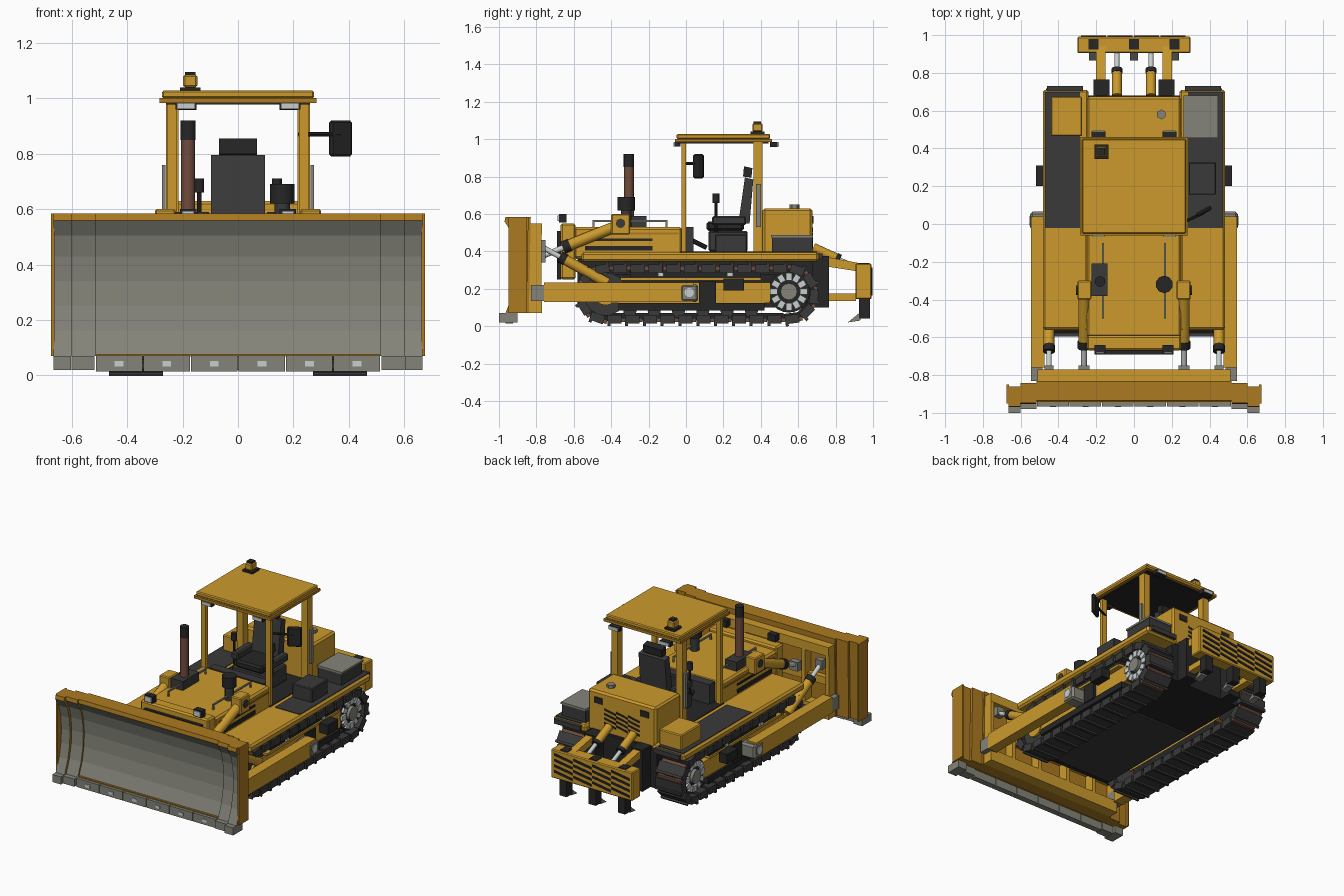
import bpy, bmesh, math
from mathutils import Vector, Matrix

if "Cube" in bpy.data.objects:
    bpy.data.objects.remove(bpy.data.objects["Cube"])


def material(name, r, g, b):
    lin = [((c / 255 + 0.055) / 1.055) ** 2.4 for c in (r, g, b)] + [1.0]
    m = bpy.data.materials.new(name)
    m.use_nodes = True
    m.diffuse_color = lin
    m.node_tree.nodes["Principled BSDF"].inputs["Base Color"].default_value = lin
    return m


YELLOW = material("yellow paint", 204, 154, 44)
OCHRE = material("dark yellow paint", 172, 122, 32)
DARK = material("dark grey", 58, 58, 58)
BLACK = material("black", 38, 38, 38)
GREY = material("worn steel", 132, 132, 122)
LIGHT = material("light metal", 200, 206, 206)
BROWN = material("rusty brown", 112, 76, 60)


def finish(name, bm, mats, mirror=False, bevel=0, smooth=False):
    bmesh.ops.recalc_face_normals(bm, faces=bm.faces[:])
    me = bpy.data.meshes.new(name)
    bm.to_mesh(me)
    bm.free()
    for m in mats if isinstance(mats, tuple) else (mats,):
        me.materials.append(m)
    ob = bpy.data.objects.new(name, me)
    bpy.context.collection.objects.link(ob)
    if bevel:
        b = ob.modifiers.new("Bevel", "BEVEL")
        b.width, b.segments = bevel, 1
    if mirror:
        ob.modifiers.new("Mirror", "MIRROR")
    if smooth:
        bpy.context.view_layer.objects.active = ob
        ob.select_set(True)
        bpy.ops.object.shade_smooth_by_angle(angle=math.radians(40))
        ob.select_set(False)
    return ob


def add_box(bm, b, mat=Matrix()):
    x0, x1, y0, y1, z0, z1 = b
    m = Matrix.Translation(((x0 + x1) / 2, (y0 + y1) / 2, (z0 + z1) / 2))
    m = mat @ m @ Matrix.Diagonal((x1 - x0, y1 - y0, z1 - z0, 1))
    bmesh.ops.create_cube(bm, size=1, matrix=m)


def boxes(name, mat, *bs, **kw):
    bm = bmesh.new()
    for b in bs:
        add_box(bm, b)
    return finish(name, bm, mat, **kw)


def rod(name, mat, a, b, r, sides=12, r2=None, **kw):
    a, b = Vector(a), Vector(b)
    bm = bmesh.new()
    m = Matrix.Translation((a + b) / 2) @ (b - a).to_track_quat("Z", "Y").to_matrix().to_4x4()
    bmesh.ops.create_cone(bm, cap_ends=True, segments=sides, radius1=r,
                          radius2=r if r2 is None else r2, depth=(b - a).length, matrix=m)
    return finish(name, bm, mat, smooth=sides > 8, **kw)


def add_prism(bm, pts, lo, hi, axis="x"):
    place = (lambda p, t: (t, p[0], p[1])) if axis == "x" else (lambda p, t: (p[0], t, p[1]))
    a = [bm.verts.new(place(p, lo)) for p in pts]
    b = [bm.verts.new(place(p, hi)) for p in pts]
    bm.faces.new(a)
    bm.faces.new(b[::-1])
    for i in range(len(pts)):
        j = (i + 1) % len(pts)
        bm.faces.new((a[i], b[i], b[j], a[j]))


def prism(name, mat, pts, lo, hi, axis="x", **kw):
    bm = bmesh.new()
    add_prism(bm, pts, lo, hi, axis)
    return finish(name, bm, mat, **kw)


# Blade: concave steel face, stepped forward toward both ends
face = [(-.94, .56), (-.905, .505), (-.885, .43), (-.877, .34), (-.882, .25), (-.9, .16), (-.935, .07)]
bm = bmesh.new()
for lo, hi, dy in ((-.515, .515, 0), (.515, .60, -.012), (-.60, -.515, -.012),
                   (.60, .665, -.03), (-.665, -.60, -.03)):
    pts = [(-.935, .585)] + face + [(-.84, .07), (-.83, .585)]
    add_prism(bm, [(y + dy, z) for y, z in pts], lo, hi)
bm.normal_update()
bmesh.ops.recalc_face_normals(bm, faces=bm.faces[:])
for f in bm.faces:
    if f.normal.y < -.5 and f.calc_center_median().z < .56:
        f.material_index = 1
finish("blade", bm, (OCHRE, GREY))
prism("blade_end_plate", OCHRE, [(-.95, .585), (-.95, .07), (-.85, .07), (-.85, .585)], .663, .674, mirror=True)
boxes("blade_back_frame", YELLOW, (-.51, .51, -.84, -.77, .49, .55), (-.51, .51, -.84, -.77, .07, .15),
      (-.51, .51, -.84, -.80, .28, .33))
boxes("blade_ribs", YELLOW, (.485, .51, -.84, -.772, .15, .49), (.31, .335, -.84, -.772, .15, .49),
      (.10, .125, -.84, -.772, .15, .49), mirror=True)
edge = .1717
for i in range(6):
    x = -.515 + i * edge
    boxes("cutting_edge", GREY, (x + .002, x + edge - .002, -.965, -.925, .015, .072))
    boxes("edge_bolt_plate", LIGHT, (x + .07, x + .102, -.969, -.96, .032, .052))
boxes("corner_bits", GREY, (.517, .60, -.98, -.92, .02, .07), (.602, .665, -1, -.90, .02, .07), mirror=True)
boxes("edge_strip", OCHRE, (-.51, .51, -.945, -.92, .068, .078))

# Push arms with trunnions
boxes("push_arm", YELLOW, (.475, .545, -.76, .04, .13, .235), mirror=True)
boxes("push_arm_front_joint", GREY, (.485, .545, -.83, -.755, .135, .22), mirror=True)
boxes("trunnion", GREY, (.44, .55, -.03, .065, .13, .225), mirror=True, bevel=.012)
rod("trunnion_pin", LIGHT, (.545, .017, .18), (.554, .017, .18), .025, mirror=True)
boxes("blade_joint_ears", GREY, (.235, .295, -.79, -.75, .34, .40), (.425, .475, -.79, -.75, .40, .46), mirror=True)

# Lift cylinders and tilt braces
boxes("lift_bracket", YELLOW, (.225, .30, -.40, -.30, .49, .60), mirror=True, bevel=.006)
rod("lift_bracket_pin", DARK, (.30, -.35, .55), (.306, -.35, .55), .025, mirror=True)


def ram(name, a, b, r, split=.62):
    a, b = Vector(a), Vector(b)
    m, n = a.lerp(b, split), a.lerp(b, split + .09)
    rod(name + "_barrel", YELLOW, a, m, r, mirror=True)
    rod(name + "_gland", BLACK, m, n, r * 1.12, mirror=True)
    rod(name + "_rod", LIGHT, n, b, r * .5, mirror=True)


ram("lift_cylinder", (.265, -.36, .54), (.265, -.78, .37), .03)
ram("tilt_brace", (.45, -.42, .23), (.45, -.78, .43), .028)

# Tracks: shoes laid around a rounded loop
YF, YR, ZC, R = -.43, .55, .172, .142
straight, arc = YR - YF, math.pi * R


def loop_frame(s):
    if s < straight:
        p, a = (YF + s, ZC - R), 0
    elif s < straight + arc:
        a = (s - straight) / R
        p = (YR + R * math.sin(a), ZC - R * math.cos(a))
    elif s < 2 * straight + arc:
        a, p = math.pi, (YR - (s - straight - arc), ZC + R)
    else:
        a = math.pi + (s - 2 * straight - arc) / R
        p = (YF + R * math.sin(a), ZC - R * math.cos(a))
    return Matrix.Translation((0, p[0], p[1])) @ Matrix.Rotation(a, 4, "X")


shoes, links, pins = bmesh.new(), bmesh.new(), bmesh.new()
count = 30
for i in range(count):
    m = loop_frame((i + .5) * 2 * (straight + arc) / count)
    add_box(shoes, (.27, .465, -.038, .038, -.016, .03), m)
    add_box(shoes, (.27, .465, -.038, -.022, -.028, -.016), m)
    add_box(links, (.325, .41, -.048, .048, .0, .04), m)
    add_box(pins, (.28, .455, .036, .056, -.008, .014), m)
finish("track_shoes", shoes, DARK, mirror=True)
finish("track_chain", links, BLACK, mirror=True)
finish("track_pins", pins, BROWN, mirror=True)

# Track frame, idler, rollers and sprocket
boxes("track_frame", YELLOW, (.30, .44, -.40, .45, .125, .235), (.40, .46, -.35, .40, .245, .26), mirror=True)
boxes("track_guard", BLACK, (.30, .455, -.36, .42, .085, .125), (.38, .462, .07, .16, .12, .24),
      (.46, .52, .20, .31, .19, .255), (.38, .45, -.30, .40, .26, .30), mirror=True)
boxes("guard_bolts", LIGHT, (.46, .468, .22, .25, .265, .285), (.45, .464, -.15, -.12, .265, .285), mirror=True)
rod("idler_wheel", DARK, (.31, YF, ZC), (.43, YF, ZC), .115, 20, mirror=True)
rod("idler_hub", YELLOW, (.43, YF, ZC), (.445, YF, ZC), .06, 16, mirror=True)
for i in range(6):
    y = -.30 + i * .13
    rod("track_roller", DARK, (.31, y, .08), (.43, y, .08), .035, mirror=True)
SP = (YR, .185)
rod("sprocket", BLACK, (.31, *SP), (.44, *SP), .112, 24, mirror=True)
rod("sprocket_hub", GREY, (.44, *SP), (.465, *SP), .045, 12, mirror=True)
bm = bmesh.new()
for i in range(12):
    m = Matrix.Translation((0, *SP)) @ Matrix.Rotation(i * math.pi / 6, 4, "X")
    add_box(bm, (.436, .455, -.016, .016, .06, .10), m)
finish("sprocket_segments", bm, LIGHT, mirror=True)

# Chassis
boxes("belly", BLACK, (-.262, .262, -.58, .68, .10, .36))
boxes("belly_plate", DARK, (-.25, .25, -.54, .22, .09, .10))
boxes("fender", YELLOW, (.24, .483, -.56, .71, .345, .395), mirror=True, bevel=.012)
boxes("fender_tread", DARK, (.285, .47, -.02, .70, .393, .399), mirror=True)
boxes("rear_fender_guard", DARK, (.27, .46, .70, .73, .36, .39), mirror=True)
boxes("cab_floor", BLACK, (-.26, .26, -.03, .46, .36, .40))

# Engine hood and radiator
boxes("hood", YELLOW, (-.25, .25, -.60, -.02, .36, .53), bevel=.012)
boxes("radiator_shell", YELLOW, (-.25, .25, -.67, -.59, .25, .55), bevel=.01)
boxes("radiator_grille", BLACK, (-.21, .21, -.69, -.665, .25, .51))
boxes("hood_vents", BLACK, (.245, .256, -.54, -.18, .405, .43), (.245, .256, -.54, -.18, .455, .468), mirror=True)
boxes("hood_trim", OCHRE, (.245, .256, -.56, -.04, .49, .50), mirror=True)
boxes("hood_rails", GREY, (.16, .17, -.50, -.10, .557, .567), (.16, .17, -.50, -.49, .52, .56),
      (.16, .17, -.11, -.10, .52, .56), mirror=True)
boxes("headlight", BLACK, (.15, .21, -.68, -.64, .555, .60), mirror=True)
boxes("headlight_lens", LIGHT, (.158, .202, -.686, -.68, .562, .593), mirror=True)

# Exhaust and air cleaner
boxes("exhaust_base", DARK, (-.225, -.14, -.38, -.21, .53, .59))
rod("exhaust_stack", BROWN, (-.18, -.305, .59), (-.18, -.305, .86), .026, 14)
rod("exhaust_tip", BLACK, (-.18, -.305, .85), (-.18, -.305, .92), .028, 14)
rod("air_cleaner_neck", DARK, (.16, -.32, .52), (.16, -.32, .63), .028)
rod("air_cleaner", BLACK, (.16, -.32, .62), (.16, -.32, .69), .046, 10)

# Cab frame and roof
boxes("cab_posts", YELLOW, (.22, .255, -.025, .0, .39, .99), (.215, .26, .36, .41, .39, .99), mirror=True)
boxes("roof", YELLOW, (-.275, .275, -.05, .45, 1.0, 1.028), bevel=.006)
boxes("roof_rim", OCHRE, (-.283, .283, -.06, .46, .984, 1.002))
boxes("roof_lining", BLACK, (-.26, .26, -.04, .44, .978, .985))
boxes("roof_lamp_housing", BLACK, (.15, .225, -.062, -.03, .96, .985), (.15, .225, .45, .49, .958, .985), mirror=True)
boxes("roof_lamp_lens", LIGHT, (.155, .22, -.068, -.062, .962, .983), (.155, .22, .49, .496, .962, .982), mirror=True)
boxes("beacon_base", BLACK, (-.21, -.135, .345, .42, 1.028, 1.04))
boxes("beacon", YELLOW, (-.198, -.147, .355, .41, 1.04, 1.085), bevel=.006)
boxes("beacon_cap", BLACK, (-.192, -.153, .362, .402, 1.085, 1.095))
boxes("grab_rails", GREY, (.262, .275, .375, .40, .53, .76), mirror=True)
rod("mirror_arm", BLACK, (.22, -.01, .87), (.37, .06, .87), .008, 8)
bm = bmesh.new()
add_box(bm, (-.045, .045, -.012, .012, -.065, .065), Matrix.Translation((.37, .067, .855)) @ Matrix.Rotation(.5, 4, "Z"))
finish("side_mirror", bm, BLACK, bevel=.008)

# Seat and controls
boxes("seat_base", DARK, (-.13, .13, .12, .33, .40, .51), bevel=.008)
boxes("seat_cushion", BLACK, (-.10, .10, .11, .31, .51, .56), bevel=.012)
boxes("armrests", DARK, (.10, .15, .14, .32, .54, .59), mirror=True, bevel=.008)
prism("seat_back", DARK, [(.28, .55), (.34, .55), (.36, .785), (.315, .795)], -.097, .097)
prism("headrest", BLACK, [(.305, .80), (.35, .795), (.355, .845), (.31, .855)], -.068, .068)
rod("control_lever", BLACK, (.14, .16, .50), (.14, .16, .68), .008, 8, mirror=True)
rod("lever_knob", BLACK, (.14, .16, .66), (.14, .16, .71), .018, mirror=True)
boxes("dashboard", DARK, (-.20, .20, -.02, .04, .40, .53))
rod("pedal", BLACK, (.08, .03, .46), (.08, .11, .42), .012, 8, mirror=True)

# Rear tank and side boxes
boxes("fuel_tank", YELLOW, (-.25, .25, .41, .675, .36, .63), bevel=.012)
rod("fuel_cap", GREY, (.145, .58, .63), (.145, .58, .65), .026, 6)
boxes("tank_lamps", BLACK, (.14, .20, .672, .681, .55, .59), mirror=True)
boxes("battery_box", DARK, (.265, .44, .46, .675, .395, .475))
boxes("battery_lid", GREY, (.262, .445, .455, .68, .475, .488))
boxes("tool_box", YELLOW, (-.44, -.275, .465, .675, .395, .50), bevel=.006)
boxes("step_box", DARK, (.29, .435, .155, .325, .395, .49), bevel=.005)


def stripes(name, x0, x1, z0, z1, n, rows, y):
    w, h = (x1 - x0) / n, (z1 - z0) / rows
    bm = bmesh.new()
    for i in range(n):
        for j in range(rows):
            x, z = x0 + i * w, z0 + j * h
            add_prism(bm, [(x, z), (x + w * .95, z + h * .55), (x + w * .95, z + h * .95), (x, z + h * .4)],
                      y, y + .005, "y")
    finish(name, bm, BLACK)


stripes("tank_louvres", -.13, .13, .41, .53, 3, 4, .674)

# Ripper: mounts, arms, beam and shanks
boxes("ripper_mount", BLACK, (.13, .215, .66, .765, .10, .375), mirror=True)
prism("ripper_upper_arm", YELLOW, [(.70, .33), (.70, .375), (.78, .365), (.94, .335), (.94, .29), (.78, .315)],
      .15, .20, mirror=True)
boxes("ripper_lower_arm", YELLOW, (.15, .20, .72, .91, .135, .175), mirror=True)
ram("ripper_cylinder", (.09, .68, .42), (.09, .92, .31), .026, .5)
boxes("ripper_beam", YELLOW, (-.30, .30, .905, .992, .145, .335), bevel=.006)
boxes("shank_pockets", BLACK, *[(x - .027, x + .027, .925, .98, .32, .339) for x in (-.215, 0, .215)])
stripes("beam_stripes", -.28, .28, .165, .315, 4, 4, .992)
for x in (-.215, 0, .215):
    boxes("ripper_shank", BLACK, (x - .027, x + .027, .925, .985, .04, .15))
    prism("ripper_tip", GREY, [(.865, .02), (.93, .03), (.945, .065), (.925, .07)], x - .022, x + .022)
